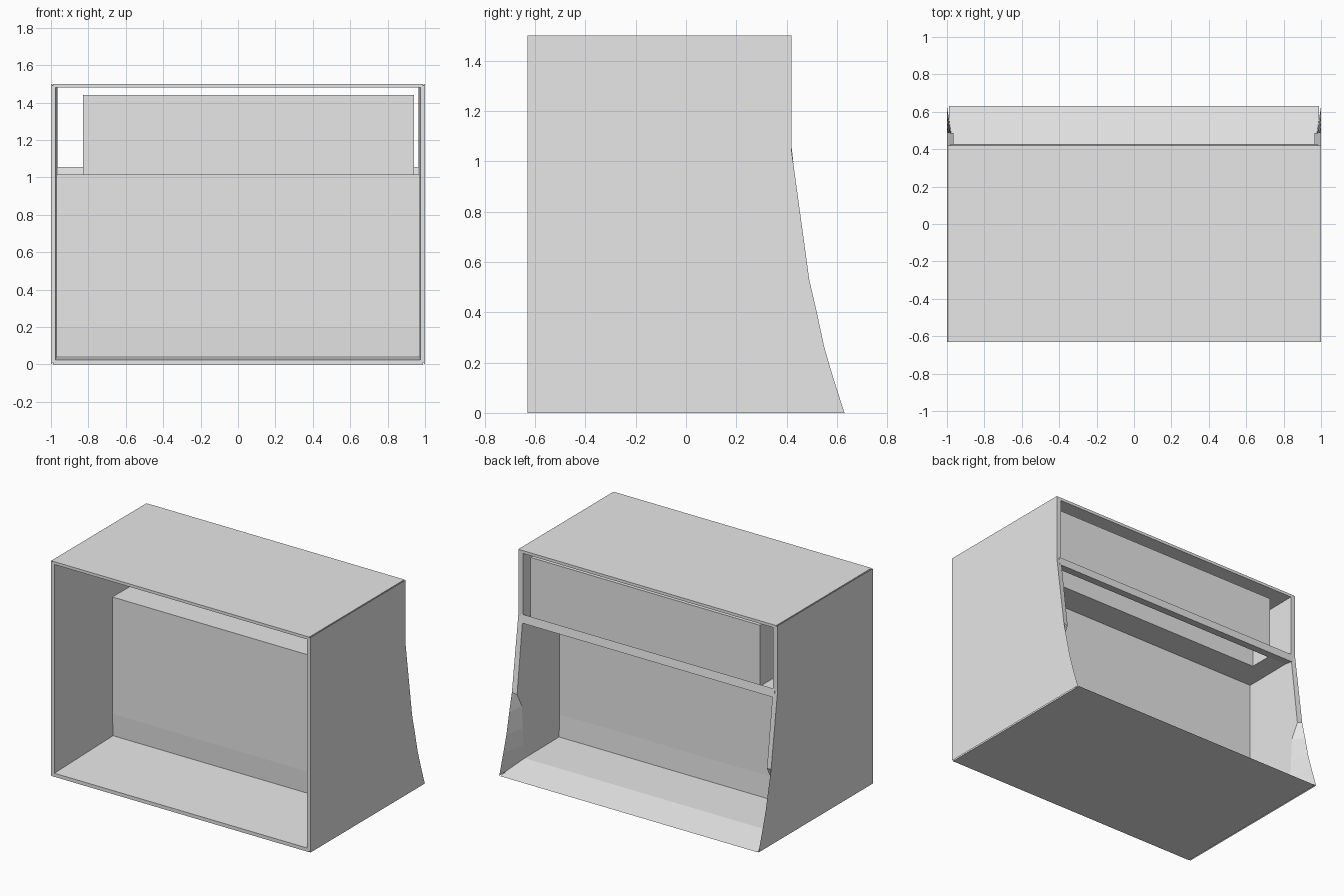
import bpy, bmesh

cube = bpy.data.objects.get("Cube")
if cube:
    bpy.data.objects.remove(cube, do_unlink=True)

grey = bpy.data.materials.new("light_grey")
grey.use_nodes = True
grey.diffuse_color = (0.8, 0.8, 0.8, 1)
grey.node_tree.nodes["Principled BSDF"].inputs["Base Color"].default_value = (0.8, 0.8, 0.8, 1)


def loft(name, ring_a, ring_b):
    """Closed solid between two matching rings of points."""
    bm = bmesh.new()
    a = [bm.verts.new(p) for p in ring_a]
    b = [bm.verts.new(p) for p in ring_b]
    bm.faces.new(a)
    bm.faces.new(b[::-1])
    for i in range(len(a)):
        j = (i + 1) % len(a)
        bm.faces.new((a[i], b[i], b[j], a[j]))
    bmesh.ops.recalc_face_normals(bm, faces=bm.faces)
    mesh = bpy.data.meshes.new(name)
    bm.to_mesh(mesh)
    bm.free()
    mesh.materials.append(grey)
    obj = bpy.data.objects.new(name, mesh)
    bpy.context.collection.objects.link(obj)
    return obj


def extrude(name, profile, x0, x1):
    """Side profile (y, z) swept across x."""
    return loft(name, [(x0, y, z) for y, z in profile], [(x1, y, z) for y, z in profile])


def box(name, x0, x1, y0, y1, z0, z1):
    return extrude(name, [(y0, z0), (y1, z0), (y1, z1), (y0, z1)], x0, x1)


# Side walls: curved rear outline, with a chamfered lower rear edge
outer = [(-.63, 0), (-.63, 1.5), (.42, 1.5), (.42, 1.04), (.49, .53),
         (.52, .4), (.55, .26), (.585, .14), (.63, 0)]
inner = [(-.63, .025), (-.63, 1.48), (.42, 1.48), (.42, 1.04), (.485, .52),
         (.43, .42), (.42, .26), (.41, .14), (.4, .045)]
for side, s in (("left", 1), ("right", -1)):
    loft(side + "_wall",
         [(s, y, z) for y, z in outer],
         [(s * (.975 - .01 * (y + .63)), y, z) for y, z in inner])

# Floor with sloping rear, and ceiling
extrude("floor", [(-.63, 0), (.63, 0), (.4, .045), (0, .045), (-.63, .025)], -.99, .99)
box("ceiling", -.99, .99, -.63, .42, 1.48, 1.5)

# Upright divider, bent slightly near the foot
W = .98
extrude("divider_panel", [(0, 1.015), (0, .2), (.008, .03), (.016, .03), (.008, .2), (.008, 1.015)], -W, W)

# Shelf around the slot under the hollow box, and the rear crossbar
L, R, F, B, T = -.83, .94, .2, .37, .008
box("shelf_front", -W, W, 0, F + T, 1.007, 1.015)
box("shelf_right", -W, L + T, F, B, 1.007, 1.015)
box("shelf_left", R - T, W, F, B, 1.007, 1.015)
extrude("rear_crossbar", [(B - T, 1.007), (B, 1.015), (.42, 1.055), (.427, .997)], -W, W)

# Hollow box standing over the slot
box("box_front", L, R, F, F + T, 1.007, 1.44)
box("box_back", L, R, B - T, B, 1.007, 1.44)
box("box_right_end", L, L + T, F, B, 1.007, 1.44)
box("box_left_end", R - T, R, F, B, 1.007, 1.44)
box("box_top", L, R, F, B, 1.44 - T, 1.44)
